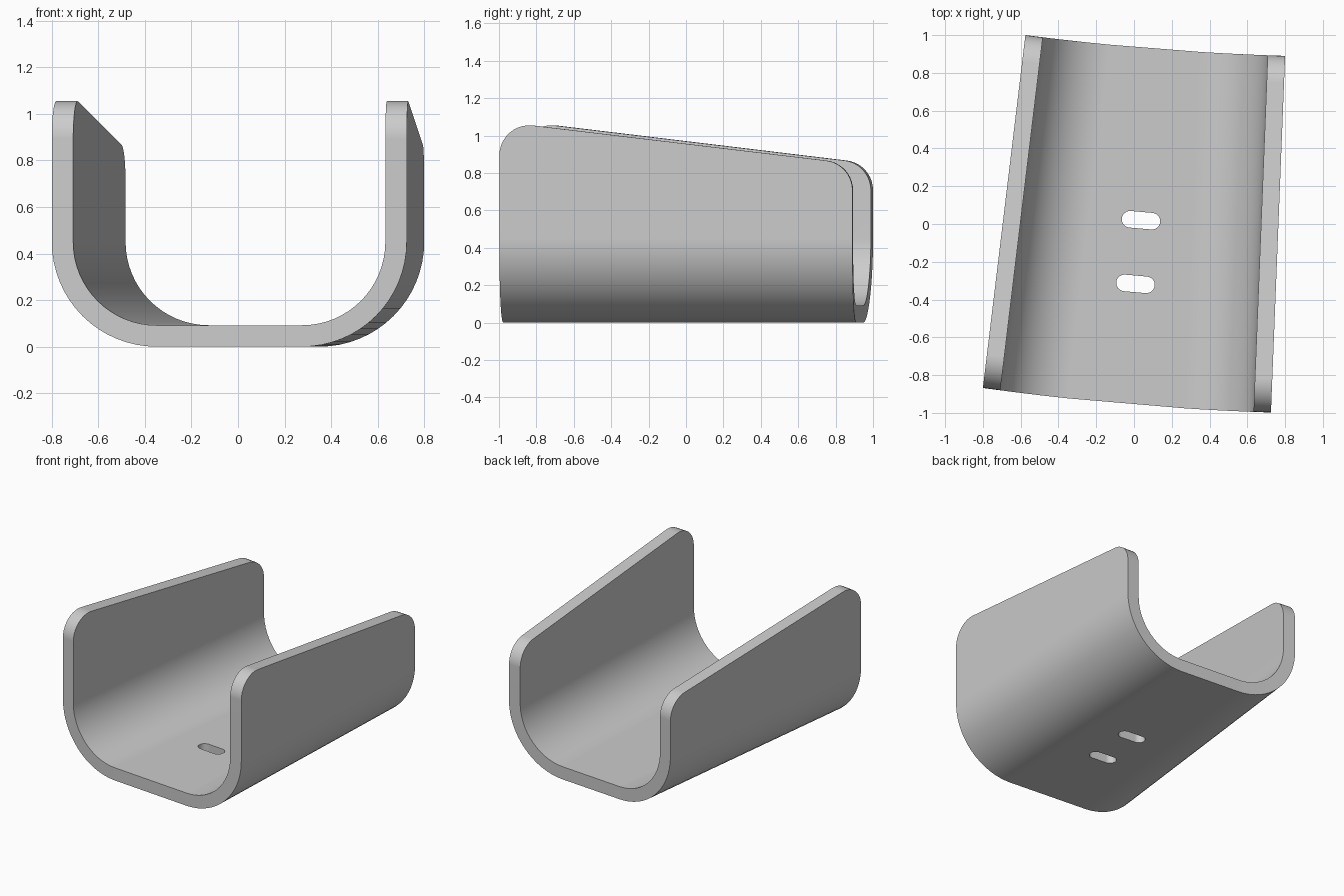
import bpy, bmesh, math
from mathutils import Matrix, Vector

old = bpy.data.objects.get("Cube")
if old:
    bpy.data.objects.remove(old, do_unlink=True)

metal = bpy.data.materials.new("grey_metal")
metal.use_nodes = True
GREY = (0.6, 0.6, 0.6, 1)
metal.diffuse_color = GREY
metal.node_tree.nodes["Principled BSDF"].inputs["Base Color"].default_value = GREY

THICK, BEND = 0.092, 0.45          # sheet thickness, outer bend radius
LENGTH, SLOPE, TOP, FILLET = 1.88, -0.12, 1.075, 0.16
BEND_STEPS, FILLET_STEPS = 16, 10


def link(name, bm):
    mesh = bpy.data.meshes.new(name)
    bm.to_mesh(mesh)
    bm.free()
    obj = bpy.data.objects.new(name, mesh)
    mesh.materials.append(metal)
    bpy.context.collection.objects.link(obj)
    return obj


def wall_outline():
    """Distance along the wall and wall height, with rounded end corners."""
    tilt = math.atan2(1, -SLOPE)
    drop = FILLET * math.hypot(1, SLOPE)
    points = []
    for centre, start, end in ((FILLET, math.pi, tilt), (LENGTH - FILLET, tilt, 0)):
        z = TOP + SLOPE * centre - drop
        for i in range(FILLET_STEPS + 1):
            a = start + (end - start) * i / FILLET_STEPS
            points.append((centre + FILLET * math.cos(a), z + FILLET * math.sin(a)))
    return points


def half_section(side, offset, height):
    """Points from wall top to floor: centre side, x offset from bend centre, z."""
    radius = BEND - offset
    points = [(side, side * radius, height)]
    for i in range(BEND_STEPS + 1):
        a = math.pi / 2 * i / BEND_STEPS
        points.append((side, side * radius * math.cos(a), BEND - radius * math.sin(a)))
    return points


def place(side, dx, z, v):
    """Put a section point on the tapered, slightly bowed sheet."""
    front_x = (-0.35 if side < 0 else 0.275) + dx
    back_x = (-0.125 if side < 0 else 0.35) + dx
    t = (front_x + 0.0375) / 0.7625
    front = Vector((front_x, -0.953 - 0.065 * t + 0.02 * t * t, z))
    t = (back_x - 0.1125) / 0.6875
    back = Vector((back_x, 0.928 - 0.055 * t + 0.017 * t * t, z))
    return front.lerp(back, v)


# Bent sheet: loft closed U sections along the length
bm = bmesh.new()
rings = []
for s, height in wall_outline():
    outer = half_section(-1, 0, height) + half_section(1, 0, height)[::-1]
    inner = half_section(-1, THICK, height) + half_section(1, THICK, height)[::-1]
    rings.append([[bm.verts.new(place(*p, s / LENGTH)) for p in line]
                  for line in (outer, inner)])
count = len(rings[0][0])
for a, b in zip(rings, rings[1:]):
    for k in (0, 1):
        for i in range(count - 1):
            bm.faces.new((a[k][i], a[k][i + 1], b[k][i + 1], b[k][i]))
    for i in (0, count - 1):
        bm.faces.new((a[0][i], a[1][i], b[1][i], b[0][i]))
for outer, inner in (rings[0], rings[-1]):
    for i in range(count - 1):
        bm.faces.new((outer[i], outer[i + 1], inner[i + 1], inner[i]))
bmesh.ops.recalc_face_normals(bm, faces=bm.faces)
cradle = link("bent_cradle", bm)

# Mounting slots cut through the floor
bpy.context.view_layer.objects.active = cradle
cradle.select_set(True)
for x, y in ((0.037, 0.02), (0.008, -0.317)):
    bm = bmesh.new()
    ring = []
    for end, start in ((1, -math.pi / 2), (-1, math.pi / 2)):
        for i in range(13):
            a = start + math.pi * i / 12
            ring.append(bm.verts.new((end * 0.058 + 0.044 * math.cos(a),
                                      0.044 * math.sin(a), -0.1)))
    face = bm.faces.new(ring)
    top = bmesh.ops.extrude_face_region(bm, geom=[face])["geom"]
    bmesh.ops.translate(bm, vec=(0, 0, 0.3),
                        verts=[g for g in top if isinstance(g, bmesh.types.BMVert)])
    bmesh.ops.recalc_face_normals(bm, faces=bm.faces)
    bm.transform(Matrix.Translation((x, y, 0)) @ Matrix.Rotation(math.radians(-5), 4, "Z"))
    cutter = link("slot_cutter", bm)
    cutter.hide_render = True
    cut = cradle.modifiers.new("slot", "BOOLEAN")
    cut.operation, cut.solver, cut.object = "DIFFERENCE", "EXACT", cutter
    bpy.ops.object.modifier_apply(modifier=cut.name)
    bpy.data.objects.remove(cutter, do_unlink=True)

# Smooth bends, crisp sheet edges
bpy.ops.object.shade_smooth_by_angle(angle=math.radians(30))
weighted = cradle.modifiers.new("flat_panels", "WEIGHTED_NORMAL")
weighted.keep_sharp = True
